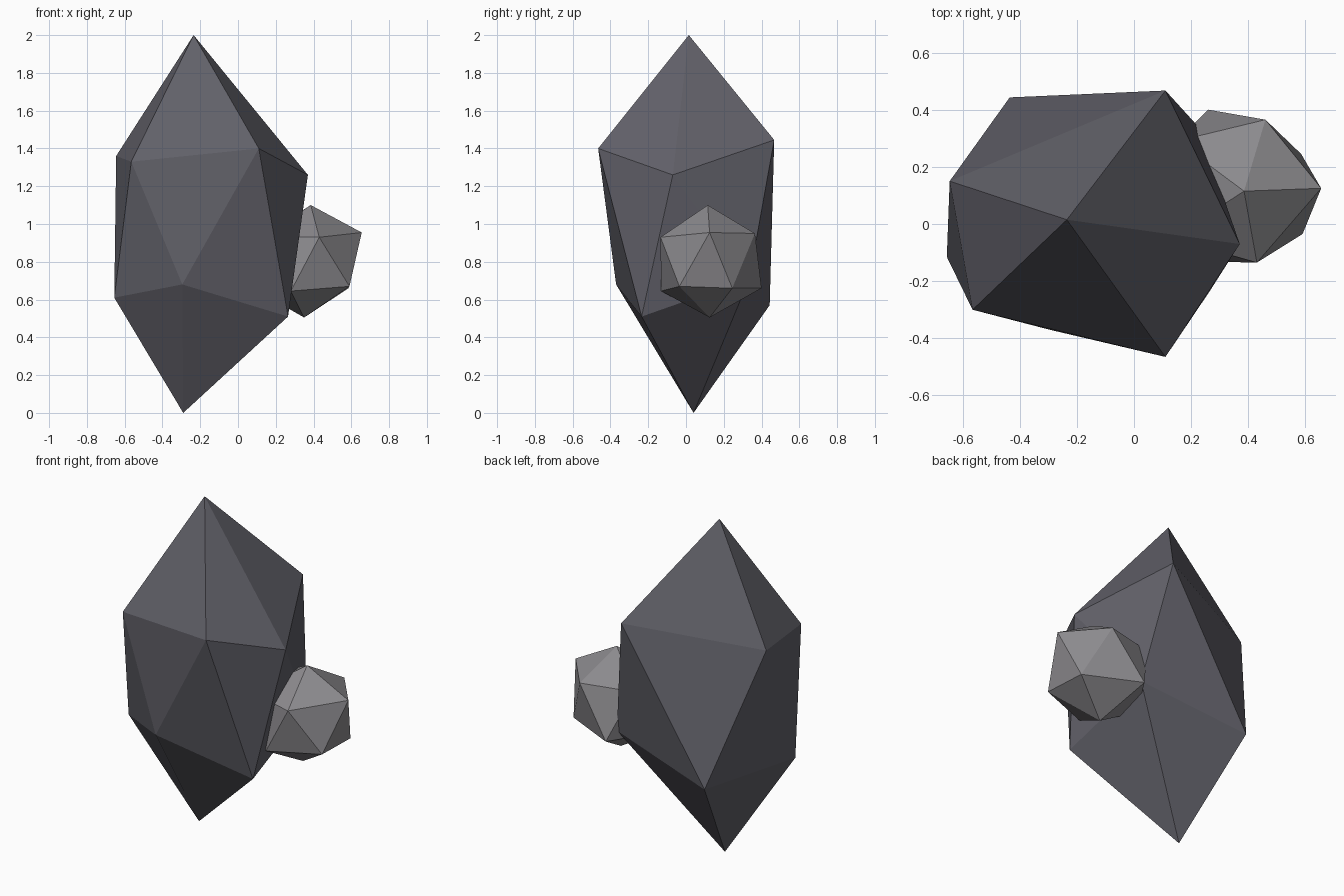
import bpy
import bmesh

if "Cube" in bpy.data.objects:
    bpy.data.objects.remove(bpy.data.objects["Cube"])


def material(name, rgb):
    m = bpy.data.materials.new(name)
    m.diffuse_color = (*rgb, 1.0)
    m.use_nodes = True
    m.node_tree.nodes["Principled BSDF"].inputs["Base Color"].default_value = m.diffuse_color
    return m


def rough_stone(name, top, upper, lower, bottom, mat):
    """Irregular 20-sided stone: two tips joined by two staggered rings.
    lower[i] sits between upper[i] and upper[i + 1]; rings run counter-clockwise."""
    bm = bmesh.new()
    t, b = bm.verts.new(top), bm.verts.new(bottom)
    up = [bm.verts.new(p) for p in upper]
    lo = [bm.verts.new(p) for p in lower]
    n = len(up)
    for i in range(n):
        j = (i + 1) % n
        bm.faces.new((t, up[i], up[j]))        # crown
        bm.faces.new((up[i], lo[i], up[j]))    # girdle, pointing down
        bm.faces.new((up[j], lo[i], lo[j]))    # girdle, pointing up
        bm.faces.new((b, lo[j], lo[i]))        # base
    bmesh.ops.recalc_face_normals(bm, faces=bm.faces)
    mesh = bpy.data.meshes.new(name)
    bm.to_mesh(mesh)
    bm.free()
    mesh.materials.append(mat)
    obj = bpy.data.objects.new(name, mesh)
    bpy.context.collection.objects.link(obj)
    return obj


dark_grey = material("dark slate grey", (0.12, 0.118, 0.14))
light_grey = material("light stone grey", (0.26, 0.253, 0.268))

# Tall main rock
rough_stone(
    "large_rock",
    (-0.235, 0.015, 2.0),
    [(0.11, -0.465, 1.40), (0.37, -0.07, 1.26), (0.11, 0.467, 1.445),
     (-0.645, 0.15, 1.36), (-0.565, -0.30, 1.33)],
    [(0.265, -0.235, 0.51), (0.23, 0.335, 0.71), (-0.435, 0.443, 0.57),
     (-0.655, -0.115, 0.61), (-0.295, -0.37, 0.68)],
    (-0.29, 0.04, 0.0), dark_grey)

# Small pebble sunk into its right side
rough_stone(
    "small_rock",
    (0.385, 0.115, 1.10),
    [(0.655, 0.125, 0.955), (0.46, 0.365, 0.95), (0.15, 0.29, 0.95),
     (0.13, -0.05, 0.93), (0.43, -0.135, 0.93)],
    [(0.585, 0.245, 0.66), (0.26, 0.40, 0.66), (0.08, 0.12, 0.66),
     (0.28, -0.132, 0.645), (0.59, -0.035, 0.67)],
    (0.35, 0.125, 0.505), light_grey)
